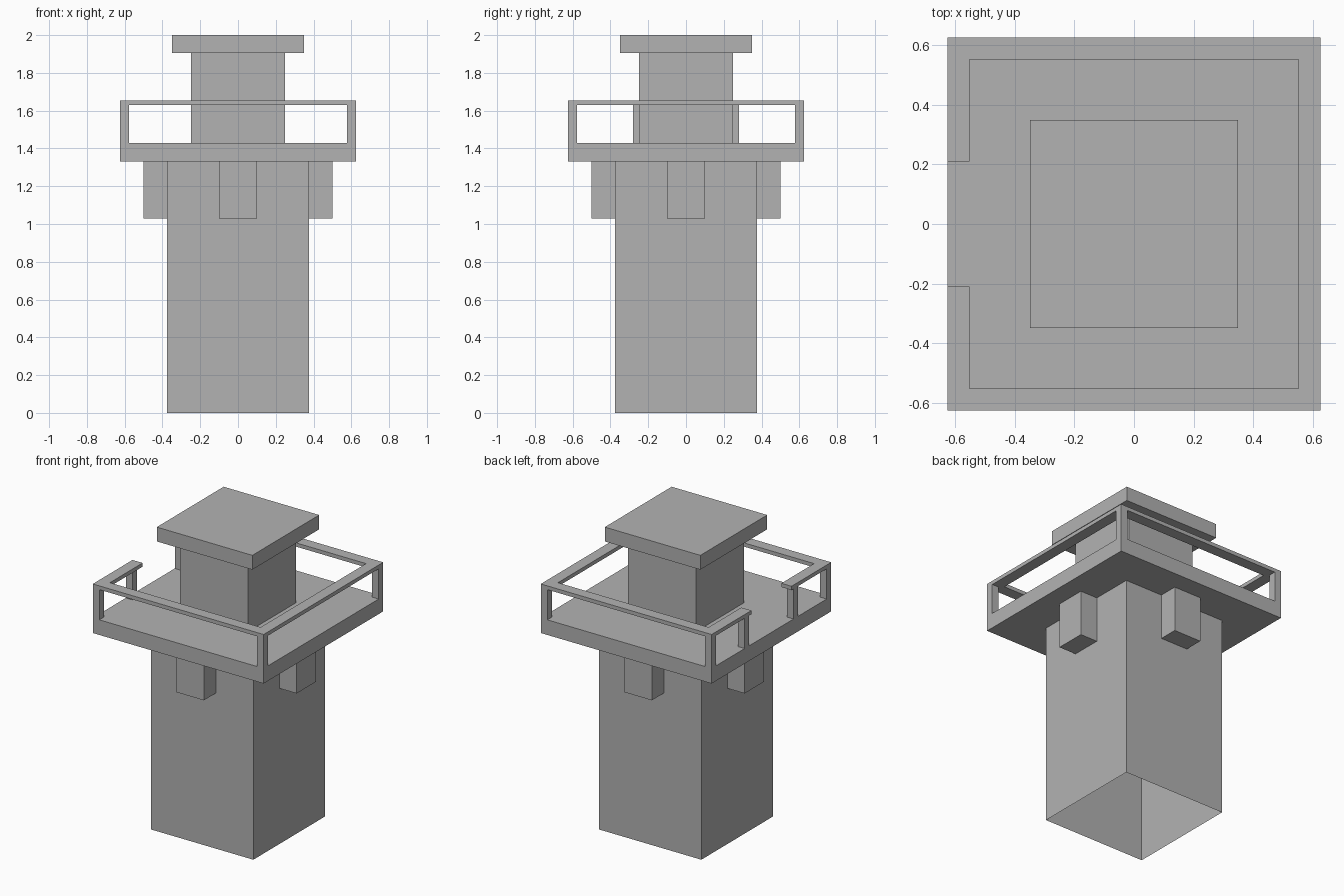
import bpy
import bmesh
from mathutils import Vector

cube = bpy.data.objects.get("Cube")
if cube:
    bpy.data.objects.remove(cube, do_unlink=True)

stone = bpy.data.materials.new("grey stone")
stone.use_nodes = True
grey = (0.448, 0.448, 0.448, 1)
stone.diffuse_color = grey
stone.node_tree.nodes["Principled BSDF"].inputs["Base Color"].default_value = grey


def prism(name, outline, z0, z1, open_ends=False):
    """Extrude a flat outline from z0 up to z1."""
    bm = bmesh.new()
    base = bm.faces.new([bm.verts.new((x, y, z0)) for x, y in outline])
    top = bmesh.ops.extrude_face_region(bm, geom=[base], use_keep_orig=True)["geom"]
    bmesh.ops.translate(bm, vec=Vector((0, 0, z1 - z0)),
                        verts=[g for g in top if isinstance(g, bmesh.types.BMVert)])
    bmesh.ops.recalc_face_normals(bm, faces=bm.faces)
    if open_ends:
        caps = [f for f in bm.faces if abs(f.normal.z) > 0.9]
        bmesh.ops.delete(bm, geom=caps, context="FACES")
    mesh = bpy.data.meshes.new(name)
    bm.to_mesh(mesh)
    bm.free()
    mesh.materials.append(stone)
    obj = bpy.data.objects.new(name, mesh)
    bpy.context.collection.objects.link(obj)
    return obj


def box(name, x0, x1, y0, y1, z0, z1, open_ends=False):
    return prism(name, [(x0, y0), (x1, y0), (x1, y1), (x0, y1)], z0, z1, open_ends)


def block(name, half, z0, z1, open_ends=False):
    return box(name, -half, half, -half, half, z0, z1, open_ends)


EDGE = 0.626          # platform half width
POST = 0.048          # post thickness
RAIL = 0.074          # handrail width
GAP = 0.21            # half width of the entrance gap
DECK, RAIL_Z, RAIL_TOP = 1.43, 1.63, 1.655

# Hollow shaft, platform, cabin and roof
block("tower_shaft", 0.375, 0, 1.33, open_ends=True)
block("platform", EDGE, 1.33, DECK)
block("cabin", 0.25, DECK, 1.905)
block("roof_slab", 0.35, 1.905, 2.0)

# Support brackets, one on each side
for side, s in (("left", 1), ("right", -1)):
    lo, hi = sorted((s * 0.375, s * 0.5))
    box(f"{side}_bracket", lo, hi, -0.1, 0.1, 1.03, 1.33)
for side, s in (("back", 1), ("front", -1)):
    lo, hi = sorted((s * 0.375, s * 0.5))
    box(f"{side}_bracket", -0.1, 0.1, lo, hi, 1.03, 1.33)

# Handrail running round the deck, broken by the entrance gap
inner = EDGE - RAIL
half_rail = [(-EDGE, GAP), (-EDGE, EDGE), (EDGE, EDGE)]
half_inner = [(inner, inner), (-inner, inner), (-inner, GAP)]
outer_path = half_rail + [(x, -y) for x, y in reversed(half_rail)]
inner_path = [(x, -y) for x, y in reversed(half_inner)] + half_inner
prism("handrail", outer_path + inner_path, RAIL_Z, RAIL_TOP)

# Posts at the corners and beside the gap
for side, s in (("back", 1), ("front", -1)):
    lo, hi = sorted((s * (EDGE - POST), s * EDGE))
    box(f"{side}_left_post", EDGE - POST, EDGE, lo, hi, DECK, RAIL_Z)
    box(f"{side}_right_post", -EDGE, POST - EDGE, lo, hi, DECK, RAIL_Z)
    lo, hi = sorted((s * 0.232, s * 0.28))
    box(f"{side}_gap_post", -EDGE, POST - EDGE, lo, hi, DECK, RAIL_Z)
